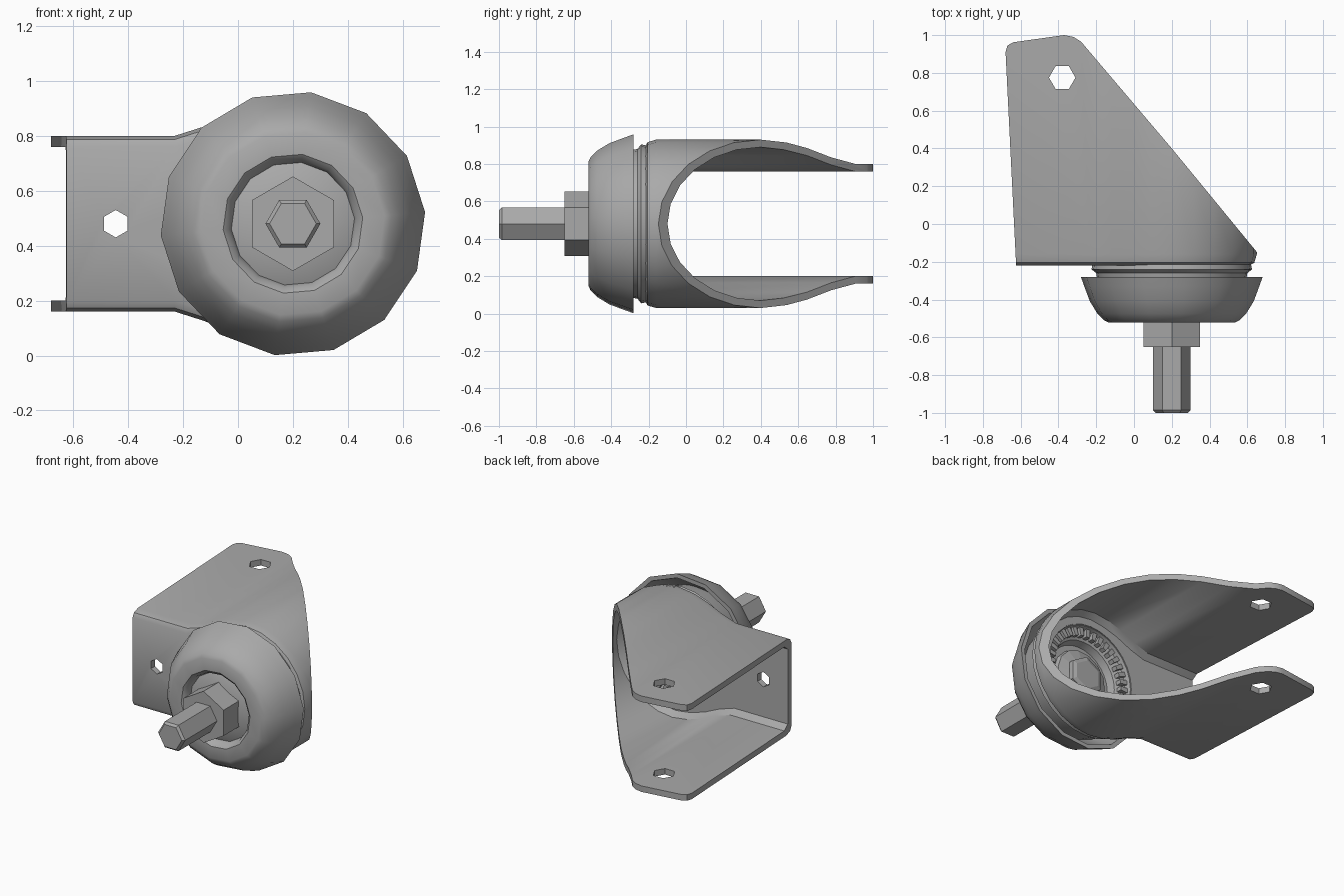
import bpy, bmesh
from math import cos, sin, radians, tau

CX, CZ = 0.2, 0.48          # axis of the swivel, running along y

old = bpy.data.objects.get("Cube")
if old:
    bpy.data.objects.remove(old)

steel = bpy.data.materials.new("grey steel")
steel.use_nodes = True
steel.diffuse_color = (0.4, 0.4, 0.4, 1)
steel.node_tree.nodes["Principled BSDF"].inputs["Base Color"].default_value = (0.4, 0.4, 0.4, 1)


def loft(name, rings, smooth=None):
    """Solid skinned through equal-length rings, capped at both ends."""
    bm = bmesh.new()
    loops = [[bm.verts.new(p) for p in ring] for ring in rings]
    n = len(loops[0])
    for a, b in zip(loops, loops[1:]):
        for i in range(n):
            j = (i + 1) % n
            bm.faces.new((a[i], a[j], b[j], b[i]))
    bm.faces.new(loops[0])
    bm.faces.new(loops[-1])
    bmesh.ops.recalc_face_normals(bm, faces=bm.faces)
    mesh = bpy.data.meshes.new(name)
    bm.to_mesh(mesh)
    bm.free()
    mesh.materials.append(steel)
    ob = bpy.data.objects.new(name, mesh)
    bpy.context.collection.objects.link(ob)
    if smooth:
        shade(ob, smooth)
    return ob


def select(ob):
    bpy.ops.object.select_all(action='DESELECT')
    ob.select_set(True)
    bpy.context.view_layer.objects.active = ob


def shade(ob, angle):
    select(ob)
    bpy.ops.object.shade_smooth_by_angle(angle=radians(angle))


def circle(r, y, n, phase=0, cx=CX, cz=CZ):
    return [(cx + r * cos(tau * i / n + radians(phase)), y,
             cz + r * sin(tau * i / n + radians(phase))) for i in range(n)]


def lathe(name, profile, n, phase=0, smooth=None):
    return loft(name, [circle(r, y, n, phase) for r, y in profile], smooth)


def boolean(ob, cutter, operation='DIFFERENCE'):
    mod = ob.modifiers.new("cut", 'BOOLEAN')
    mod.operation, mod.solver, mod.object = operation, 'EXACT', cutter
    select(ob)
    bpy.ops.object.modifier_apply(modifier=mod.name)
    bpy.data.objects.remove(cutter)


def section(y, inset, left):
    """Fork cross-section: two flat cheeks flaring into a round nose."""
    h = 0.32 - inset
    upper = [(left, h), (-0.23, h), (-0.12, h + 0.035), (-0.01, h + 0.085)]
    r = 0.45 - inset
    arc = [(CX + r * cos(radians(a)), r * sin(radians(a))) for a in range(105, -106, -15)]
    lower = [(x, -z) for x, z in reversed(upper)]
    return [(x, y, CZ + z) for x, z in upper + arc + lower]


# Fork: a hollow bent-sheet channel trimmed to its side outline
fork = loft("fork", [section(-0.22, 0.04, -0.9), section(-0.205, 0.013, -0.9),
                     section(-0.16, 0, -0.9), section(1.1, 0, -0.9)])
boolean(fork, loft("hollow", [section(-0.18, 0.07, -1), section(-0.14, 0.04, -1),
                              section(1.2, 0.04, -1)]))
outline = [(-0.62, -0.3), (-0.68, 0.91), (-0.67, 0.945), (-0.64, 0.962), (-0.37, 1),
           (-0.32, 0.99), (-0.28, 0.965), (0.2, 0.4), (0.66, -0.16), (0.7, -0.3)]
boolean(fork, loft("trim", [[(x, y, z) for x, y in outline] for z in (-0.2, 1.2)]), 'INTERSECT')

# Axle holes, mounting hole and bearing opening
axle = [(-0.38 + 0.07 * cos(tau * i / 6), 0.775 + 0.07 * sin(tau * i / 6)) for i in range(6)]
boolean(fork, loft("axle_hole", [[(x, y, z) for x, y in axle] for z in (-0.2, 1.2)]))
boolean(fork, loft("mount_hole", [circle(0.05, y, 6, 30, -0.445) for y in (-0.4, 0)]))
boolean(fork, lathe("bearing_opening", [(0.33, -0.4), (0.33, 0)], 28))
shade(fork, 35)

# Collar joining the fork to the cup
collar = lathe("collar", [(0.36, -0.42), (0.395, -0.29), (0.4, -0.26), (0.425, -0.24),
                          (0.42, -0.215), (0.37, -0.185)], 28)
boolean(collar, lathe("collar_bore", [(0.29, -0.32), (0.33, -0.17)], 28))
shade(collar, 35)

# Bearing cup with a flared rim, hollow behind and recessed in front
lathe("bearing_cup", [(0.36, -0.40), (0.44, -0.32), (0.455, -0.28), (0.483, -0.28),
                      (0.465, -0.33), (0.435, -0.41), (0.395, -0.475), (0.36, -0.51),
                      (0.335, -0.522), (0.255, -0.522), (0.235, -0.505), (0.225, -0.47),
                      (0.15, -0.50)], 14, 5, 40)

# Toothed bearing race and hub seen inside the fork
race = lathe("bearing_race", [(0.31, -0.31), (0.325, -0.22), (0.25, -0.25), (0.235, -0.30)], 28, 0, 35)
for i in range(36):
    a = tau * i / 36
    tooth = [(r * cos(a + s), r * sin(a + s)) for r, s in
             ((0.265, -0.05), (0.325, -0.05), (0.325, 0.05), (0.265, 0.05))]
    loft("race_tooth", [[(CX + x, y, CZ + z) for x, z in tooth] for y in (-0.26, -0.205)])
lathe("hub", [(0.2, -0.31), (0.19, -0.27), (0.12, -0.25)], 14, 5)
lathe("inner_nut", [(0.13, -0.3), (0.13, -0.22), (0.1, -0.21)], 6, 30)

# Stem: hex nut and hex bolt
lathe("stem_nut", [(0.172, -0.46), (0.172, -0.65)], 6, 30)
lathe("stem_bolt", [(0.1, -0.6), (0.1, -0.985), (0.085, -1.0)], 6)
